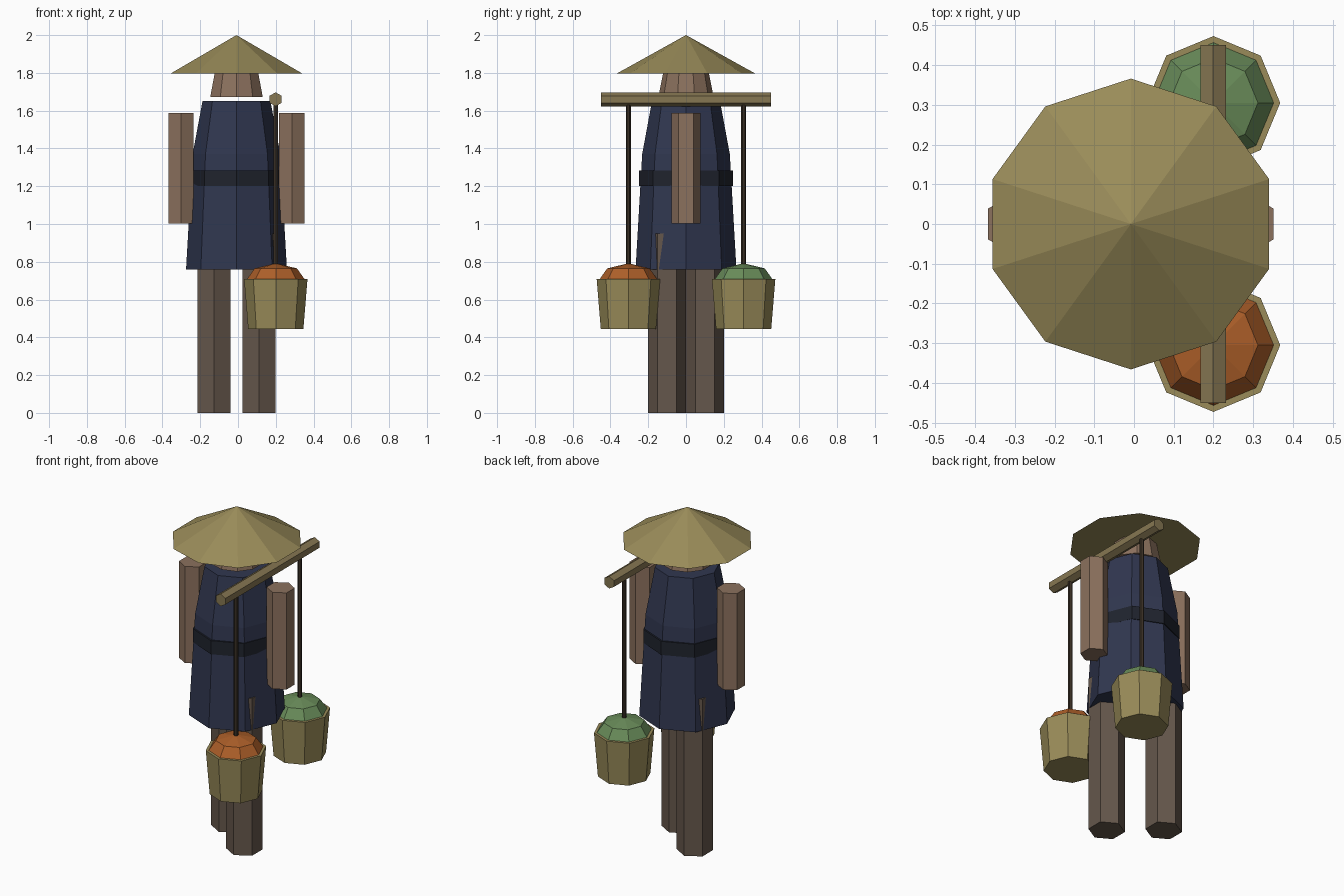
import bpy, bmesh
from math import sin, cos, pi

if "Cube" in bpy.data.objects:
    bpy.data.objects.remove(bpy.data.objects["Cube"])

CX = -0.008  # body centre line


def material(name, rgb):
    m = bpy.data.materials.new(name)
    m.diffuse_color = (*rgb, 1)
    m.use_nodes = True
    m.node_tree.nodes["Principled BSDF"].inputs["Base Color"].default_value = m.diffuse_color
    return m


STRAW = material("straw", (0.32, 0.26, 0.10))
WOOD = material("wood", (0.24, 0.185, 0.085))
SKIN = material("skin", (0.26, 0.165, 0.11))
CLOTH = material("dark_cloth", (0.03, 0.038, 0.08))
BELT = material("belt_cloth", (0.014, 0.017, 0.027))
TROUSER = material("trouser", (0.13, 0.095, 0.072))
ROPE = material("rope", (0.04, 0.028, 0.018))
ORANGE = material("orange_goods", (0.42, 0.115, 0.022))
GREEN = material("green_goods", (0.14, 0.26, 0.10))


def lathe(name, profile, sides, mat, loc=(0, 0, 0), sx=1.0):
    """Capped faceted solid from (radius, z) rings, one vertex on the +y side."""
    bm = bmesh.new()
    rings = []
    for r, z in profile:
        n = sides if r > 0 else 1
        rings.append([bm.verts.new((sx * r * cos(pi / 2 + 2 * pi * i / sides),
                                    r * sin(pi / 2 + 2 * pi * i / sides), z))
                      for i in range(n)])
    for a, b in zip(rings, rings[1:]):
        for i in range(sides):
            j = (i + 1) % sides
            if len(b) == 1:
                bm.faces.new((a[i], a[j], b[0]))
            else:
                bm.faces.new((a[i], a[j], b[j], b[i]))
    for ring in (rings[0], rings[-1]):
        if len(ring) > 1:
            bm.faces.new(ring)
    bmesh.ops.recalc_face_normals(bm, faces=bm.faces)
    mesh = bpy.data.meshes.new(name)
    bm.to_mesh(mesh)
    bm.free()
    mesh.materials.append(mat)
    ob = bpy.data.objects.new(name, mesh)
    ob.location = loc
    bpy.context.collection.objects.link(ob)
    return ob


# Hat and head
lathe("hat", [(0.366, 1.797), (0, 2.0)], 10, STRAW, (CX, 0, 0))
lathe("head", [(0.146, 1.673), (0.119, 1.81)], 10, SKIN, (CX, 0, 0))

# Robe and belt
lathe("robe", [(0.267, 0.76), (0.232, 1.37), (0.18, 1.65)], 8, CLOTH, (CX, 0, 0))
lathe("belt", [(0.248, 1.20), (0.248, 1.282)], 8, BELT, (CX, 0, 0), sx=0.97)

# Arms, and legs in mid-stride (right leg forward)
for side, label in ((1, "right"), (-1, "left")):
    lathe(label + "_arm", [(0.077, 1.003), (0.077, 1.587)], 6, SKIN,
          (CX + side * 0.293, 0, 0))
    lathe(label + "_leg", [(0.101, 0), (0.101, 0.95)], 6, TROUSER,
          (CX + side * 0.12, -side * 0.1, 0))

# Carrying pole on the right shoulder
pole = lathe("carrying_pole", [(0.037, -0.45), (0.037, 0.45)], 6, WOOD, (0.199, 0, 1.66))
pole.rotation_euler.x = pi / 2

# Hanging baskets with domed contents
for y, label, goods in ((-0.305, "front", ORANGE), (0.305, "back", GREEN)):
    at = (0.2, y, 0)
    lathe(label + "_rope", [(0.013, 0.76), (0.013, 1.65)], 6, ROPE, at)
    lathe(label + "_basket", [(0.146, 0.443), (0.168, 0.709)], 8, STRAW, at)
    lathe(label + "_goods", [(0.158, 0.70), (0.112, 0.765), (0, 0.792)], 8, goods, at)
